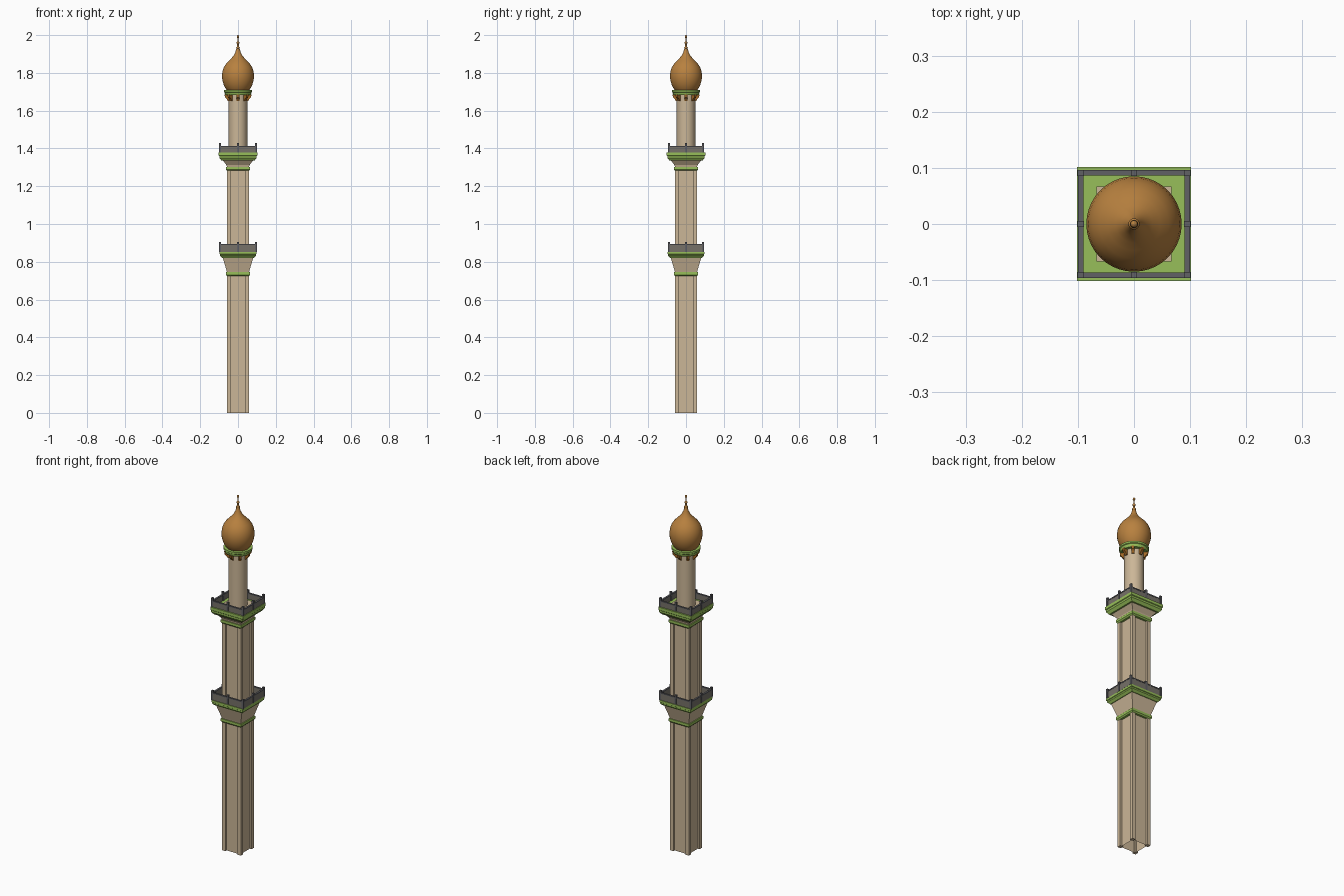
import bpy, bmesh, math
from mathutils import Matrix

if "Cube" in bpy.data.objects:
    bpy.data.objects.remove(bpy.data.objects["Cube"])

def mat(name, rgb):
    m = bpy.data.materials.new(name)
    m.diffuse_color = (*rgb, 1)
    m.use_nodes = True
    m.node_tree.nodes["Principled BSDF"].inputs["Base Color"].default_value = m.diffuse_color
    return m

STONE = mat("beige_stone", (0.60, 0.47, 0.31))
GREEN = mat("green_trim", (0.31, 0.52, 0.10))
GOLD = mat("gold_dome", (0.48, 0.22, 0.05))
BRACKET = mat("brown_bracket", (0.36, 0.14, 0.02))
PANEL = mat("grey_panel", (0.18, 0.165, 0.14))
RAIL = mat("slate_rail", (0.12, 0.12, 0.13))

def finish(name, bm, material, smooth=False):
    bmesh.ops.recalc_face_normals(bm, faces=bm.faces)
    me = bpy.data.meshes.new(name)
    bm.to_mesh(me)
    bm.free()
    me.materials.append(material)
    ob = bpy.data.objects.new(name, me)
    bpy.context.collection.objects.link(ob)
    if smooth:
        bpy.ops.object.select_all(action='DESELECT')
        ob.select_set(True)
        bpy.context.view_layer.objects.active = ob
        bpy.ops.object.shade_smooth_by_angle(angle=math.radians(35))
    return ob

def lathe(name, profile, n, material, smooth=False, turn=0.0, cap_bottom=True):
    """Stack rings of (radius, z); n=4 gives square mouldings."""
    bm = bmesh.new()
    rings = [[bm.verts.new((r * math.cos(turn + math.tau * i / n),
                            r * math.sin(turn + math.tau * i / n), z))
              for i in range(n)] for r, z in profile]
    for a, b in zip(rings, rings[1:]):
        for i in range(n):
            j = (i + 1) % n
            bm.faces.new((a[i], a[j], b[j], b[i]))
    if cap_bottom:
        bm.faces.new(rings[0][::-1])
    bm.faces.new(rings[-1])
    return finish(name, bm, material, smooth)

def square(name, profile, material, **kw):
    """Square moulding from (half width, z) pairs."""
    return lathe(name, [(h * math.sqrt(2), z) for h, z in profile], 4, material,
                 turn=math.pi / 4, **kw)

def add_box(bm, x0, x1, y0, y1, z0, z1):
    m = Matrix.Translation(((x0 + x1) / 2, (y0 + y1) / 2, (z0 + z1) / 2)) @ \
        Matrix.Diagonal((x1 - x0, y1 - y0, z1 - z0, 1))
    bmesh.ops.create_cube(bm, size=1, matrix=m)

# Square shafts: recessed walls between four corner posts
def shaft(prefix, z0, z1):
    square(prefix + "_walls", [(0.047, z0), (0.047, z1)], STONE, cap_bottom=False)
    bm = bmesh.new()
    for sx in (-1, 1):
        for sy in (-1, 1):
            cx, cy = sx * 0.048, sy * 0.048
            add_box(bm, cx - 0.01, cx + 0.01, cy - 0.01, cy + 0.01, z0, z1)
    finish(prefix + "_corner_posts", bm, STONE)

shaft("lower_shaft", 0.0, 0.735)
shaft("middle_shaft", 0.84, 1.295)

# Balconies: collar, flared support, floor slab, railing
def balcony(prefix, collar, flare, floor, rail_top, post_top, half):
    square(prefix + "_collar", [(0.058, collar), (0.064, collar + 0.007),
                                (0.064, collar + 0.021)], GREEN)
    square(prefix + "_flare", [(0.058, collar + 0.018), (0.061, collar + 0.03),
                               (0.081, flare)], STONE)
    h = floor - flare
    square(prefix + "_floor", [(half - 0.014, flare - 0.002), (half - 0.003, flare + 0.3 * h),
                               (half - 0.003, flare + 0.55 * h), (half, flare + 0.62 * h),
                               (half, floor)], GREEN)
    rx, ry, t = 0.095, 0.091, 0.0035
    panels, bars, posts = bmesh.new(), bmesh.new(), bmesh.new()
    for s in (-1, 1):
        for bm, w, z0, z1 in ((panels, t, floor, rail_top - 0.006),
                              (bars, t + 0.0015, rail_top - 0.006, rail_top)):
            add_box(bm, -rx, rx, s * ry - w, s * ry + w, z0, z1)
            add_box(bm, s * rx - w, s * rx + w, -ry, ry, z0, z1)
    for i in (-1, 0, 1):
        for j in (-1, 0, 1):
            if i or j:
                x, y, p = i * rx, j * ry, 0.0055
                add_box(posts, x - p, x + p, y - p, y + p, floor, post_top)
    finish(prefix + "_rail_panels", panels, PANEL)
    finish(prefix + "_handrail", bars, RAIL)
    finish(prefix + "_rail_posts", posts, RAIL)

balcony("lower_balcony", 0.724, 0.823, 0.853, 0.895, 0.906, 0.098)
balcony("upper_balcony", 1.282, 1.338, 1.379, 1.414, 1.43, 0.102)

# Plinth and round upper shaft
square("round_shaft_plinth", [(0.067, 1.375), (0.067, 1.385)], STONE)
lathe("round_shaft", [(0.049, 1.38), (0.049, 1.69)], 32, STONE, smooth=True)

# Ring of eight tapered brackets under the dome
bm = bmesh.new()
for k in range(8):
    outline = [(0.046, 1.652), (0.054, 1.652), (0.06, 1.662), (0.069, 1.67),
               (0.071, 1.685), (0.046, 1.685)]
    a = math.tau * k / 8
    sides = []
    for w in (-0.007, 0.007):
        sides.append([bm.verts.new((r * math.cos(a) - w * math.sin(a),
                                    r * math.sin(a) + w * math.cos(a), z)) for r, z in outline])
    n = len(outline)
    bm.faces.new(sides[0])
    bm.faces.new(sides[1][::-1])
    for i in range(n):
        j = (i + 1) % n
        bm.faces.new((sides[0][i], sides[1][i], sides[1][j], sides[0][j]))
finish("dome_brackets", bm, BRACKET)

# Green ring carrying the dome
lathe("dome_ring", [(0.066, 1.682), (0.07, 1.69), (0.071, 1.697), (0.075, 1.7),
                    (0.075, 1.71)], 32, GREEN, smooth=True)

# Onion dome and finial stem
lathe("onion_dome", [(0.055, 1.704), (0.066, 1.718), (0.076, 1.738), (0.083, 1.762),
                     (0.085, 1.786), (0.082, 1.81), (0.074, 1.832), (0.062, 1.85),
                     (0.047, 1.866), (0.033, 1.88), (0.022, 1.894), (0.014, 1.91),
                     (0.009, 1.928), (0.005, 1.945), (0.003, 1.965), (0.002, 1.995)],
      40, GOLD, smooth=True)

# Finial beads
bm = bmesh.new()
for z, r, tall in ((1.933, 0.010, 0.7), (1.959, 0.0075, 1.2), (1.992, 0.0065, 1.2)):
    bmesh.ops.create_uvsphere(bm, u_segments=16, v_segments=10, radius=r,
                              matrix=Matrix.Translation((0, 0, z)) @ Matrix.Diagonal((1, 1, tall, 1)))
finish("finial_beads", bm, GOLD, smooth=True)
